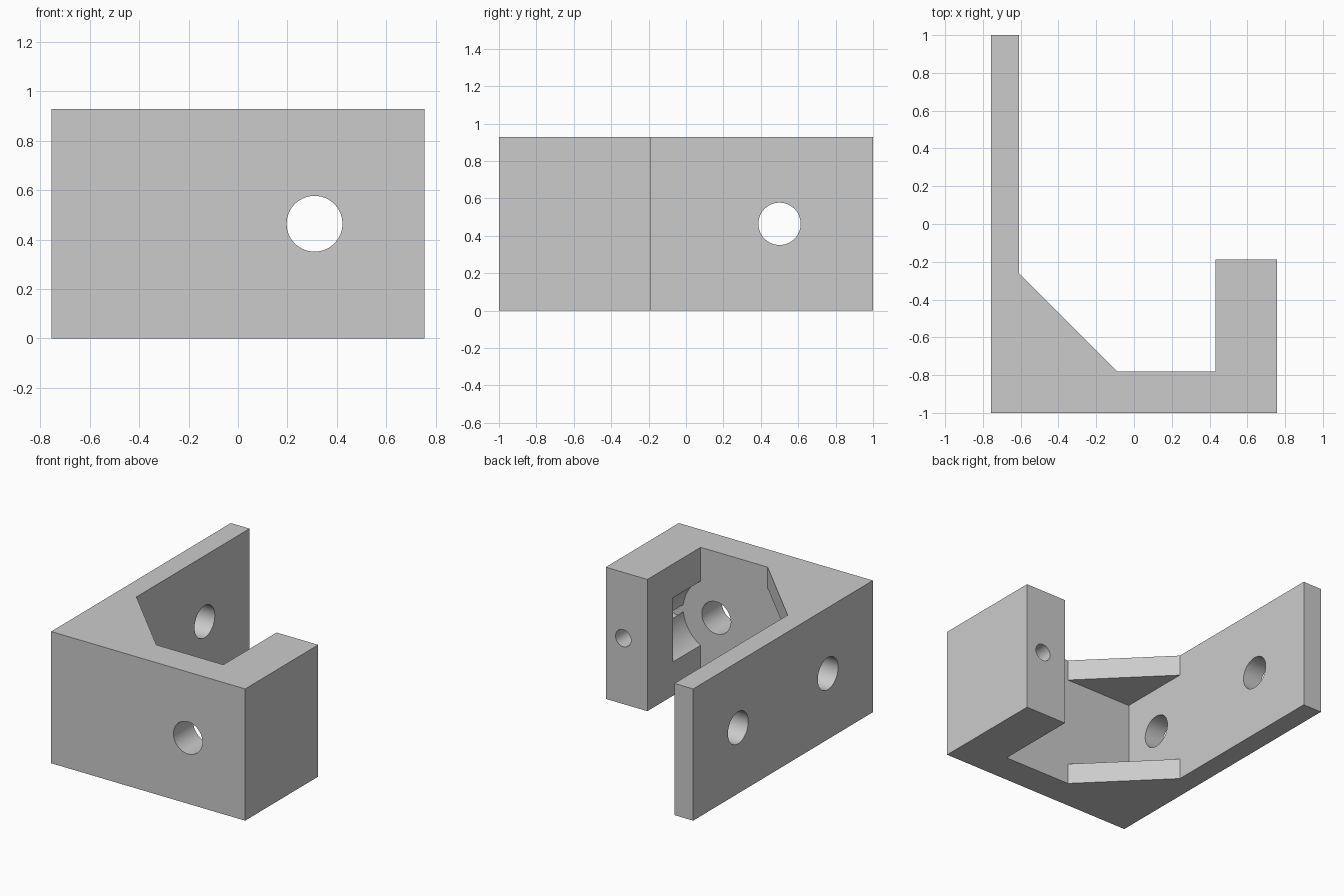
import bpy, bmesh, math

cube = bpy.data.objects.get("Cube")
if cube:
    bpy.data.objects.remove(cube, do_unlink=True)

gray = bpy.data.materials.new("plain_gray")
gray.use_nodes = True
gray.diffuse_color = (0.6, 0.6, 0.6, 1)
gray.node_tree.nodes["Principled BSDF"].inputs["Base Color"].default_value = (0.6, 0.6, 0.6, 1)

# Main dimensions
HALF_X, HEIGHT = 0.756, 0.928
WALL_IN = -0.61      # inner face of the long wall
PLATE_IN = -0.78     # inner face of the front plate
BLOCK_IN, BLOCK_BACK = 0.432, -0.187
GUSSET = 0.52        # leg length of the corner gussets
WEB = 0.147          # gusset thickness
MID = HEIGHT / 2


def prism(name, outline, lo, hi, axis):
    """Extrude a 2D outline from lo to hi along an axis."""
    place = {"x": lambda a, b, t: (t, a, b),
             "y": lambda a, b, t: (a, t, b),
             "z": lambda a, b, t: (a, b, t)}[axis]
    bm = bmesh.new()
    rings = [[bm.verts.new(place(a, b, t)) for a, b in outline] for t in (lo, hi)]
    bm.faces.new(rings[0])
    bm.faces.new(rings[1])
    n = len(outline)
    for i in range(n):
        j = (i + 1) % n
        bm.faces.new((rings[0][i], rings[0][j], rings[1][j], rings[1][i]))
    bmesh.ops.recalc_face_normals(bm, faces=bm.faces)
    mesh = bpy.data.meshes.new(name)
    bm.to_mesh(mesh)
    bm.free()
    mesh.materials.append(gray)
    obj = bpy.data.objects.new(name, mesh)
    bpy.context.collection.objects.link(obj)
    return obj


def circle(a, b, radius, sides=64):
    turn = 2 * math.pi / sides
    return [(a + radius * math.cos((i + 0.5) * turn), b + radius * math.sin((i + 0.5) * turn))
            for i in range(sides)]


# Bracket body: long wall, filled corner, front plate and end block
bracket = prism("bracket", [
    (-HALF_X, -1), (HALF_X, -1), (HALF_X, BLOCK_BACK), (BLOCK_IN, BLOCK_BACK),
    (BLOCK_IN, PLATE_IN), (WALL_IN + GUSSET, PLATE_IN),
    (WALL_IN, PLATE_IN + GUSSET), (WALL_IN, 1), (-HALF_X, 1)], 0, HEIGHT, "z")

# Pocket that leaves a gusset at the top and the bottom of the corner
pocket = [(WALL_IN, PLATE_IN), (WALL_IN + GUSSET, PLATE_IN),
          (WALL_IN + GUSSET, PLATE_IN + GUSSET), (WALL_IN, PLATE_IN + GUSSET)]
cutters = [
    prism("corner_pocket", pocket, WEB, HEIGHT - WEB, "z"),
    prism("bolt_clearance", circle(0.31, MID, 0.257), PLATE_IN, -0.47, "y"),
    prism("front_hole", circle(0.31, MID, 0.113), -1.1, -0.6, "y"),
    prism("block_hole", circle(0.62, MID, 0.06), PLATE_IN, 0, "y"),
]
for y in (-0.5, 0.5):
    cutters.append(prism("wall_hole", circle(y, MID, 0.113), -0.9, -0.5, "x"))

# Cut the pocket and the holes
bpy.ops.object.select_all(action="DESELECT")
bpy.context.view_layer.objects.active = bracket
bracket.select_set(True)
for cutter in cutters:
    mod = bracket.modifiers.new(cutter.name, "BOOLEAN")
    mod.operation = "DIFFERENCE"
    mod.solver = "EXACT"
    mod.object = cutter
    bpy.ops.object.modifier_apply(modifier=mod.name)
    bpy.data.objects.remove(cutter, do_unlink=True)

bpy.ops.object.shade_smooth_by_angle(angle=math.radians(30))
